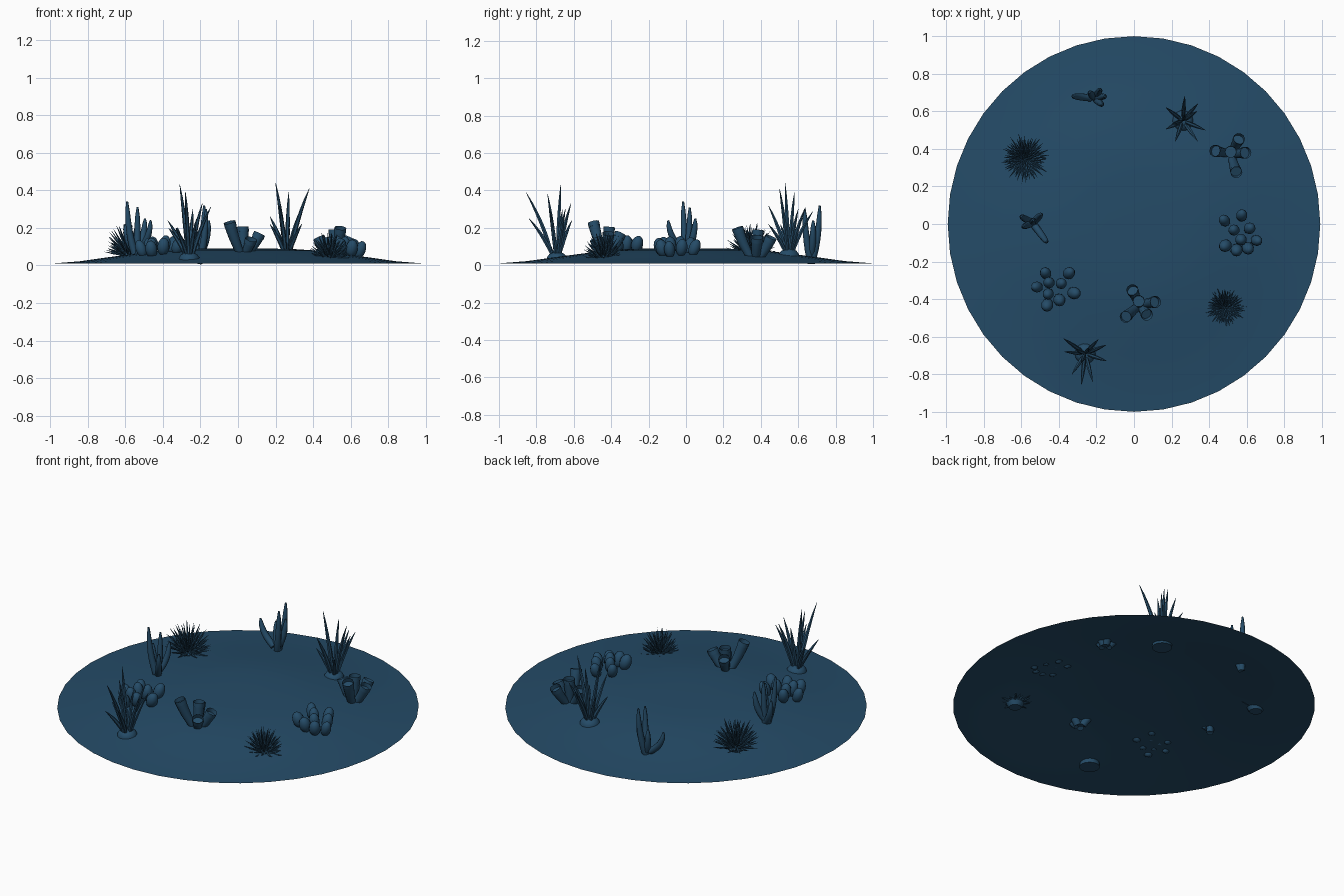
import bpy, bmesh, math, random
from mathutils import Vector, Matrix

if "Cube" in bpy.data.objects:
    bpy.data.objects.remove(bpy.data.objects["Cube"])

random.seed(4)
blue = bpy.data.materials.new("deep sea blue")
blue.diffuse_color = (0.018, 0.071, 0.137, 1)
blue.use_nodes = True
blue.node_tree.nodes["Principled BSDF"].inputs["Base Color"].default_value = blue.diffuse_color


def finish(name, bm, angle=50):
    me = bpy.data.meshes.new(name)
    bm.to_mesh(me)
    bm.free()
    ob = bpy.data.objects.new(name, me)
    bpy.context.collection.objects.link(ob)
    me.materials.append(blue)
    bpy.ops.object.select_all(action='DESELECT')
    ob.select_set(True)
    bpy.context.view_layer.objects.active = ob
    bpy.ops.object.shade_smooth_by_angle(angle=math.radians(angle))
    return ob


PROFILE = [(0, .09), (.15, .09), (.3, .087), (.42, .079), (.55, .063), (.7, .043), (.85, .022), (1, .01)]


def ground(x, y):
    r = math.hypot(x, y)
    for (a, za), (b, zb) in zip(PROFILE, PROFILE[1:]):
        if r <= b:
            return za + (zb - za) * (r - a) / (b - a)
    return .01


def sweep(bm, pts, radii, sides=8):
    """Skin a round section along a path; zero radius at the end gives a point."""
    pts = [Vector(p) for p in pts]
    rings = []
    for i, p in enumerate(pts):
        d = pts[min(i + 1, len(pts) - 1)] - pts[max(i - 1, 0)]
        q = Vector((0, 0, 1)).rotation_difference(d.normalized())
        rings.append([bm.verts.new(p + q @ Vector((radii[i] * math.cos(t), radii[i] * math.sin(t), 0)))
                      for t in (2 * math.pi * k / sides for k in range(sides))])
    for a, b in zip(rings, rings[1:]):
        for k in range(sides):
            n = (k + 1) % sides
            bm.faces.new((a[k], a[n], b[n], b[k]))
    bm.faces.new(rings[0][::-1])
    return bm.faces.new(rings[-1])


def bend(a, m, b, n=6):
    """Quadratic curve from a to b pulled towards m."""
    a, m, b = Vector(a), Vector(m), Vector(b)
    return [a * (1 - t) ** 2 + m * 2 * t * (1 - t) + b * t * t for t in (i / n for i in range(n + 1))]


# Seabed mound: open shell turned from a profile
bm = bmesh.new()
N = 40
top = bm.verts.new((0, 0, PROFILE[0][1]))
prev = None
for r, z in PROFILE[1:]:
    ring = [bm.verts.new((.992 * r * math.sin(2 * math.pi * k / N), r * math.cos(2 * math.pi * k / N), z))
            for k in range(N)]
    for k in range(N):
        n = (k + 1) % N
        if prev:
            bm.faces.new((prev[k], ring[k], ring[n], prev[n]))
        else:
            bm.faces.new((top, ring[k], ring[n]))
    prev = ring
bmesh.ops.recalc_face_normals(bm, faces=bm.faces)
if sum(f.normal.z for f in bm.faces) < 0:
    bmesh.ops.reverse_faces(bm, faces=bm.faces)
finish("seabed_mound", bm)


# Tube sponges: flared pipes with sunken mouths, tips given as x, y, z
def tube_sponge(name, base, tips):
    bm = bmesh.new()
    x, y = base
    z = ground(x, y)
    for tx, ty, tz in tips:
        a = Vector((x + (tx - x) * .2, y + (ty - y) * .2, z - .02))
        b = Vector((tx, ty, tz))
        m = (a + b) / 2 + Vector((tx - x, ty - y, 0)) * .12
        cap = sweep(bm, bend(a, m, b, 4), [.021, .024, .027, .03, .032], 10)
        bmesh.ops.inset_region(bm, faces=[cap], thickness=.008)
        nrm = cap.normal.copy()
        ret = bmesh.ops.extrude_discrete_faces(bm, faces=[cap])
        bmesh.ops.translate(bm, verts=ret['faces'][0].verts, vec=-nrm * .025)
    finish(name, bm)


tube_sponge("front_tube_sponge", (.03, -.43),
            [(-.045, -.495, .23), (-.01, -.35, .17), (.115, -.415, .17), (.07, -.485, .14), (.025, -.41, .205)])
tube_sponge("back_tube_sponge", (.515, .37),
            [(.545, .275, .2), (.56, .455, .15), (.43, .39, .15), (.595, .38, .15), (.515, .385, .19)])


# Lobed coral: leaning rounded lumps
def lobed_coral(name, lumps):
    bm = bmesh.new()
    cx = sum(p[0] for p in lumps) / len(lumps)
    cy = sum(p[1] for p in lumps) / len(lumps)
    for x, y in lumps:
        out = Vector((x - cx, y - cy, 0))
        axis = Vector((out.x * 3.5, out.y * 3.5, 1)).normalized()
        z = ground(x, y) + .05 - out.length * .14
        q = Vector((0, 0, 1)).rotation_difference(axis).to_matrix().to_4x4()
        r = random.uniform(.029, .034)
        mat = Matrix.Translation((x - out.x * .08, y - out.y * .08, z)) @ q @ Matrix.Diagonal((r, r, .048, 1))
        bmesh.ops.create_uvsphere(bm, u_segments=10, v_segments=8, radius=1, matrix=mat)
    finish(name, bm)


lobed_coral("right_lobed_coral", [(.575, .055), (.475, .025), (.62, -.02), (.53, -.03), (.66, -.09),
                                  (.57, -.085), (.48, -.12), (.545, -.145), (.61, -.135)])
lobed_coral("left_lobed_coral", [(-.475, -.255), (-.34, -.255), (-.455, -.31), (-.385, -.315), (-.525, -.335),
                                 (-.46, -.375), (-.31, -.37), (-.465, -.44), (-.395, -.41)])


# Tall sea grass: curved blades rising from a low round foot
def sea_grass(name, base, tips):
    bm = bmesh.new()
    x, y = base
    z = ground(x, y)
    sweep(bm, [(x, y, z - .02), (x, y, z + .004), (x, y, z + .022), (x, y, z + .032)], [.056, .055, .042, .02], 14)
    for tx, ty, tz in tips:
        dx, dy = tx - x, ty - y
        a = (x + dx * .15, y + dy * .15, z + .01)
        m = (x + dx * .4, y + dy * .4, z + (tz - z) * .5)
        sweep(bm, bend(a, m, (tx, ty, tz)), [.009, .0105, .0115, .011, .009, .006, .001], 6)
    finish(name, bm)


sea_grass("front_sea_grass", (-.26, -.69),
          [(-.31, -.67, .43), (-.28, -.855, .39), (-.375, -.61, .24), (-.37, -.68, .2), (-.145, -.73, .31),
           (-.15, -.645, .3), (-.19, -.615, .33), (-.22, -.84, .25), (-.28, -.74, .38), (-.24, -.66, .3), (-.33, -.8, .2)])
sea_grass("back_sea_grass", (.26, .55),
          [(.2, .53, .44), (.38, .5, .41), (.27, .68, .29), (.34, .64, .31), (.17, .62, .26), (.22, .44, .32),
           (.34, .44, .22), (.17, .505, .22), (.335, .6, .3), (.27, .58, .39)])


# Branching coral: trunk with curved round-tipped arms; each arm is start height, tip
def branch_coral(name, base, arms):
    bm = bmesh.new()
    x, y = base
    z = ground(x, y)
    for h, tx, ty, tz in arms:
        dx, dy = tx - x, ty - y
        a = (x + dx * h * .6, y + dy * h * .6, z - .03 + (tz - z) * h)
        m = (x + dx * .95, y + dy * .95, a[2] + (tz - a[2]) * .4)
        sweep(bm, bend(a, m, (tx, ty, tz), 7), [.02, .019, .019, .018, .017, .015, .012, .005], 8)
    finish(name, bm, 70)


branch_coral("back_branch_coral", (-.21, .67),
             [(0, -.18, .715, .32), (0, -.17, .635, .3), (.3, -.325, .68, .2), (.25, -.155, .68, .24),
              (.3, -.235, .7, .2)])
branch_coral("left_branch_coral", (-.54, .005),
             [(0, -.59, -.015, .34), (0, -.535, .02, .31), (.2, -.465, -.095, .24), (.25, -.6, .04, .22),
              (.3, -.495, .05, .25)])


# Spiky tufts: straight fine spines over a dome
def spiky_tuft(name, centre, wide, tall, count):
    bm = bmesh.new()
    c = Vector(centre)
    sweep(bm, [c + Vector((0, 0, h)) for h in (-.025, 0, .02, .032)], [.035, .05, .04, .015], 12)
    for i in range(count):
        s = .05 + .94 * (i + .5) / count
        t = i * 2.39996
        k = random.uniform(.8, 1.05)
        e = math.sqrt(1 - s * s)
        d = Vector((e * math.cos(t) * wide, e * math.sin(t) * wide, s * tall)) * k
        m = d * .5 + Vector((0, 0, -.006))
        sweep(bm, bend(c + d * .12, c + m, c + d, 3), [.0065, .0065, .0045, .0006], 5)
    finish(name, bm)


spiky_tuft("left_spiky_tuft", (-.58, .35, .055), .135, .185, 95)
spiky_tuft("right_spiky_tuft", (.485, -.44, .035), .11, .15, 85)
